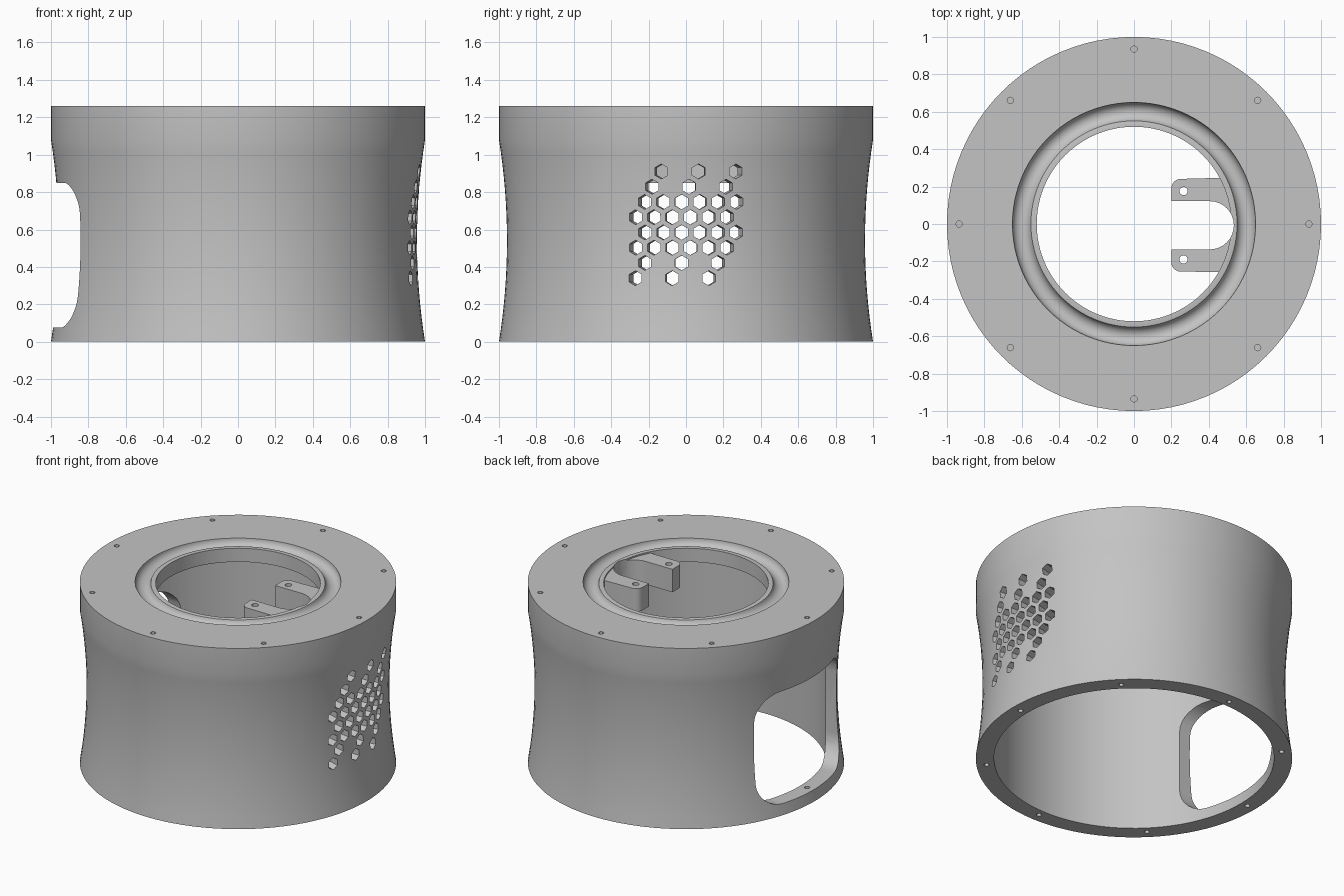
import bpy, bmesh, math
from math import sin, cos, pi, radians
from mathutils import Matrix, Vector

if "Cube" in bpy.data.objects:
    bpy.data.objects.remove(bpy.data.objects["Cube"])

grey = bpy.data.materials.new("matte grey")
grey.use_nodes = True
colour = (0.55, 0.55, 0.55, 1)
grey.diffuse_color = colour
grey.node_tree.nodes["Principled BSDF"].inputs["Base Color"].default_value = colour


def make_object(name, bm):
    bmesh.ops.recalc_face_normals(bm, faces=bm.faces)
    mesh = bpy.data.meshes.new(name)
    bm.to_mesh(mesh)
    bm.free()
    mesh.materials.append(grey)
    obj = bpy.data.objects.new(name, mesh)
    bpy.context.collection.objects.link(obj)
    return obj


def lathe(profile, segments):
    """Closed ring from an (r, z) outline."""
    bm = bmesh.new()
    rings = []
    for i in range(segments):
        a = 2 * pi * i / segments
        rings.append([bm.verts.new((r * cos(a), r * sin(a), z)) for r, z in profile])
    n = len(profile)
    for i in range(segments):
        here, there = rings[i], rings[(i + 1) % segments]
        for j in range(n):
            k = (j + 1) % n
            bm.faces.new((here[j], there[j], there[k], here[k]))
    return bm


def prism(bm, outline, matrix, depth):
    """Extrude a flat outline along local z."""
    low = [bm.verts.new(matrix @ Vector((x, y, 0))) for x, y in outline]
    high = [bm.verts.new(matrix @ Vector((x, y, depth))) for x, y in outline]
    bm.faces.new(low[::-1])
    bm.faces.new(high)
    for i in range(len(low)):
        j = (i + 1) % len(low)
        bm.faces.new((low[i], low[j], high[j], high[i]))


def arc(cx, cy, r, start, end, steps):
    angles = [radians(start + (end - start) * i / steps) for i in range(steps + 1)]
    return [(cx + r * cos(a), cy + r * sin(a)) for a in angles]


def cut(target, cutters):
    for c in cutters:
        mod = target.modifiers.new("cut", "BOOLEAN")
        mod.operation = "DIFFERENCE"
        mod.solver = "EXACT"
        mod.object = c
    bpy.context.view_layer.update()
    graph = bpy.context.evaluated_depsgraph_get()
    result = bpy.data.meshes.new_from_object(target.evaluated_get(graph))
    target.modifiers.clear()
    target.data = result


def smooth(obj):
    bpy.ops.object.select_all(action="DESELECT")
    obj.select_set(True)
    bpy.context.view_layer.objects.active = obj
    bpy.ops.object.shade_smooth_by_angle(angle=radians(30))


# Housing: waisted outer wall, flat top with a round groove, open bottom
HEIGHT, WALL, WAIST = 1.26, 0.885, 0.957
ROWS = 16
profile = []
for i in range(ROWS + 1):
    t = 2 * i / ROWS - 1
    profile.append((WAIST + (1 - WAIST) * t * t, 0.54 * (t + 1)))
profile += [(1, HEIGHT)]
profile += arc(0.6, HEIGHT, 0.05, 0, -168, 12)
profile += [(0.55, 1.25), (0.52, 1.25), (0.52, 1.155), (WALL, 1.155), (WALL, 0)]
housing = make_object("housing", lathe(profile, 96))

# Side window cutter: rounded rectangle pushed through the -x wall
W, LOW, TOP, R = 0.455, 0.075, 0.85, 0.17
outline = (arc(W - R, TOP - R, R, 0, 90, 8) + arc(R - W, TOP - R, R, 90, 180, 8)
           + arc(R - W, LOW + R, R, 180, 270, 8) + arc(W - R, LOW + R, R, 270, 360, 8))
along_x = Matrix(((0, 0, 1, 0), (1, 0, 0, 0), (0, 1, 0, 0), (0, 0, 0, 1)))
bm = bmesh.new()
prism(bm, outline, Matrix.Translation((-1.2, 0, 0)) @ along_x, 0.7)
window_cutter = make_object("window_cutter", bm)

# Vent cutter: rows of radial hexagons on the +x wall
PITCH = 0.098
vent_rows = [(-0.27, 3, 2), (-0.22, 3, 2), (-0.27, 6, 1), (-0.22, 6, 1),
             (-0.27, 6, 1), (-0.22, 6, 1), (-0.18, 3, 2), (-0.13, 3, 2)]
hexagon = arc(0, 0, 0.04, 30, 330, 5)
bm = bmesh.new()
for row, (start, count, step) in enumerate(vent_rows):
    for i in range(count):
        y = start + i * step * PITCH
        turn = Matrix.Rotation(math.asin(y / 0.96), 4, "Z")
        lift = Matrix.Translation((0.8, 0, 0.34 + row * 0.0815))
        prism(bm, hexagon, turn @ lift @ along_x, 0.3)
vent_cutter = make_object("vent_cutter", bm)

# Screw hole cutter: eight blind holes in the top and bottom rims
screw = arc(0, 0, 0.017, 0, 330, 11)
bm = bmesh.new()
for i in range(8):
    a = i * pi / 4
    for z in (-0.1, HEIGHT - 0.08):
        prism(bm, screw, Matrix.Translation((0.935 * cos(a), 0.935 * sin(a), z)), 0.18)
screw_cutter = make_object("screw_cutter", bm)

# Slot cutter: round-ended gap between the two bracket arms
MID = -0.007
bm = bmesh.new()
slot = arc(0.405, MID, 0.129, -90, 90, 16) + [(0.1, MID + 0.129), (0.1, MID - 0.129)]
prism(bm, slot, Matrix.Translation((0, 0, 1)), 0.5)
slot_cutter = make_object("slot_cutter", bm)

# Bracket: block inside the opening, with rounded tips and pin holes
HALF, TIP, ROUND = 0.248, 0.2, 0.05
block = (arc(0, 0, 0.545, -28, 27, 10)
         + arc(TIP + ROUND, MID + HALF - ROUND, ROUND, 90, 180, 6)
         + arc(TIP + ROUND, MID - HALF + ROUND, ROUND, 180, 270, 6))
bm = bmesh.new()
prism(bm, block, Matrix.Translation((0, 0, 1.08)), 0.16)
bracket = make_object("bracket", bm)

bm = bmesh.new()
for side in (-1, 1):
    prism(bm, arc(0, 0, 0.022, 0, 345, 15),
          Matrix.Translation((0.265, MID + side * 0.183, 1)), 0.4)
pin_cutter = make_object("pin_cutter", bm)

cutters = [window_cutter, vent_cutter, screw_cutter, slot_cutter, pin_cutter]
cut(housing, cutters[:4])
cut(bracket, cutters[3:])
for c in cutters:
    bpy.data.objects.remove(c)
for part in (housing, bracket):
    smooth(part)
